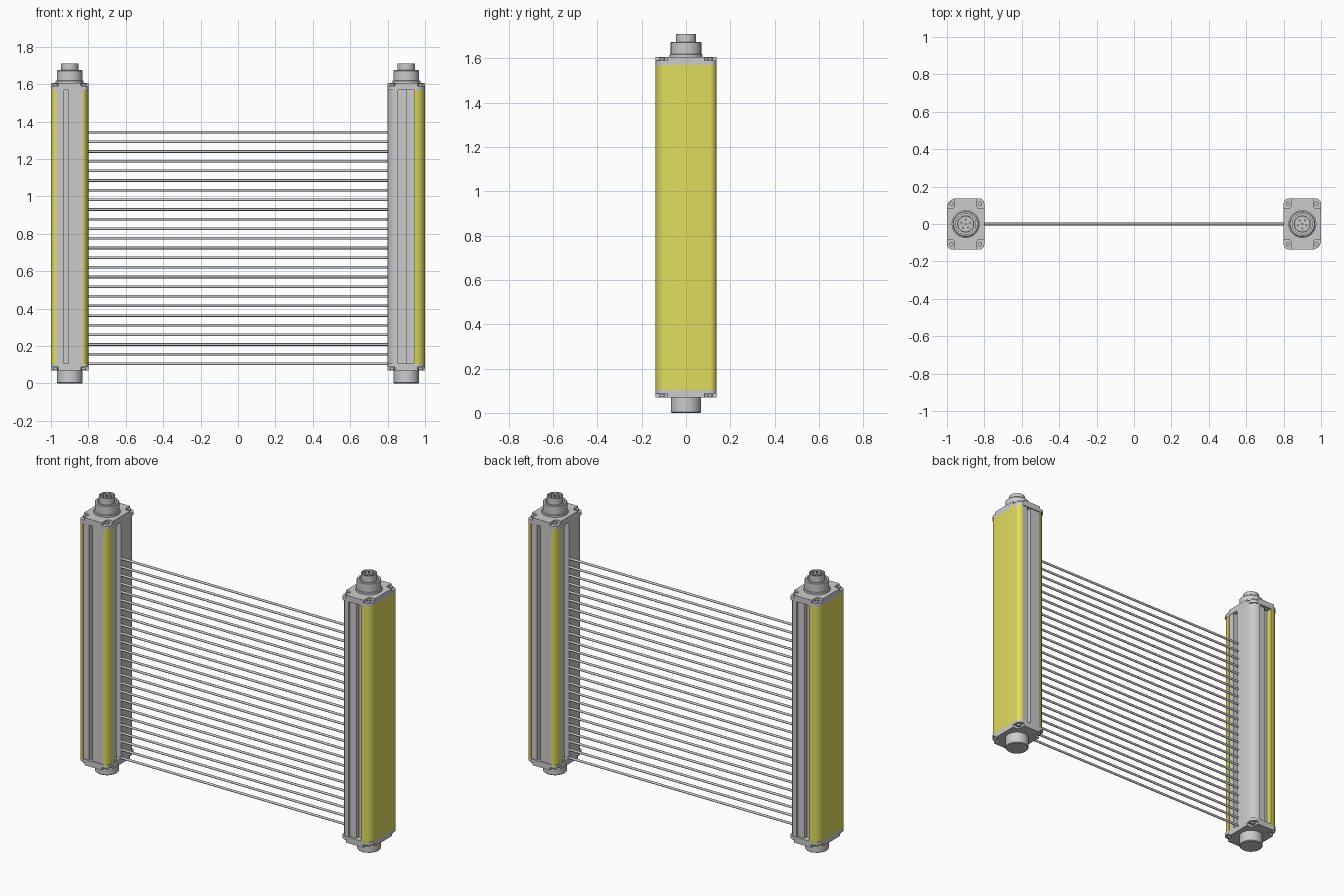
import bpy, bmesh, math
from mathutils import Matrix

if "Cube" in bpy.data.objects:
    bpy.data.objects.remove(bpy.data.objects["Cube"])

yellow = bpy.data.materials.new("yellow_paint")
yellow.diffuse_color = (0.75, 0.72, 0.11, 1)
yellow.use_nodes = True
yellow.node_tree.nodes["Principled BSDF"].inputs["Base Color"].default_value = yellow.diffuse_color

H = 0.1375   # half depth of a post (y)
W = 0.1      # half width of a post (x)


def arc(cx, cy, rx, ry, a0, a1, n=8):
    return [(cx + rx * math.cos(math.radians(a0 + (a1 - a0) * i / n)),
             cy + ry * math.sin(math.radians(a0 + (a1 - a0) * i / n))) for i in range(n + 1)]


def finish(name, bm, mat=None):
    """Store the part twice: on the left post, and turned half round for the right post."""
    bmesh.ops.remove_doubles(bm, verts=bm.verts, dist=1e-5)
    bmesh.ops.recalc_face_normals(bm, faces=bm.faces)
    me = bpy.data.meshes.new(name)
    bm.to_mesh(me)
    bm.free()
    if mat:
        me.materials.append(mat)
    for side, sx, rot in (("left", -0.9, 0), ("right", 0.9, math.pi)):
        ob = bpy.data.objects.new(side + "_" + name, me)
        ob.location.x = sx
        ob.rotation_euler.z = rot
        bpy.context.collection.objects.link(ob)


def extrude(bm, pts, z0, z1):
    f = bm.faces.new([bm.verts.new((x, y, z0)) for x, y in pts])
    r = bmesh.ops.extrude_face_region(bm, geom=[f], use_keep_orig=True)
    top = [v for v in r["geom"] if isinstance(v, bmesh.types.BMVert)]
    bmesh.ops.translate(bm, verts=top, vec=(0, 0, z1 - z0))


def prism(name, pts, z0, z1, mat=None):
    bm = bmesh.new()
    extrude(bm, pts, z0, z1)
    finish(name, bm, mat)


def lathe(name, profile, steps=32):
    bm = bmesh.new()
    vs = [bm.verts.new((r, 0, z)) for r, z in profile]
    es = [bm.edges.new(p) for p in zip(vs, vs[1:])]
    bmesh.ops.spin(bm, geom=vs + es, axis=(0, 0, 1), cent=(0, 0, 0),
                   angle=math.tau, steps=steps)
    finish(name, bm)


def rod(bm, r, z0, z1, x, y, seg=12):
    bmesh.ops.create_cone(bm, cap_ends=True, segments=seg, radius1=r, radius2=r, depth=z1 - z0,
                          matrix=Matrix.Translation((x, y, (z0 + z1) / 2)))


# grey extruded body: mounting slot in front, beam window groove inside, rounded rear corner
core = [(-0.07, -0.132), (-0.03, -0.132), (-0.03, -0.10), (-0.008, -0.10), (-0.008, -0.132),
        (0.07, -0.132), (0.07, -0.082), (0.098, -0.082), (0.098, -0.045), (0.06, -0.045),
        (0.06, -0.008), (W, -0.008)]
core += arc(0.045, H - 0.055, 0.055, 0.055, 0, 90)
core += [(0.045, 0.122), (0.0, 0.122), (0.0, 0.10), (-0.07, 0.10)]
prism("post_body", core, 0.09, 1.585)

# yellow outer cover with one large and one small rounded corner
cover = [(-0.07, -H), (-0.07, 0.09), (-0.04, 0.09), (-0.04, H)]
cover += arc(-0.045, H - 0.055, 0.055, 0.055, 90, 180)
cover += arc(-0.07, -H + 0.03, 0.03, 0.03, 180, 270)[:-1]
prism("yellow_cover", cover, 0.105, 1.572, yellow)

# yellow strip on the inner corner
strip = arc(0.068, -0.082, 0.032, H - 0.082, -90, 0) + [(0.068, -0.082)]
prism("yellow_strip", strip, 0.105, 1.572, yellow)

# end caps: rounded plate plus a raised cross-shaped tier, leaving screw pockets at the corners
plate = (arc(W - 0.03, H - 0.03, 0.03, 0.03, 0, 90)
         + arc(-W + 0.05, H - 0.05, 0.05, 0.05, 90, 180)
         + arc(-W + 0.03, -H + 0.03, 0.03, 0.03, 180, 270)
         + arc(W - 0.03, -H + 0.03, 0.03, 0.03, 270, 360))
px, py, pr = 0.04, 0.055, 0.015
tier = []
for sx, sy in ((1, 1), (-1, 1), (-1, -1), (1, -1)):
    c = [(W, H - py)] + arc(W - px + pr, H - py + pr, pr, pr, 270, 180, 4) + [(W - px, H)]
    c = [(sx * x, sy * y) for x, y in c]
    tier += c if sx * sy > 0 else c[::-1]
for name, za, zb, zc in (("top_cap", 1.57, 1.59, 1.607), ("bottom_cap", 0.107, 0.087, 0.07)):
    prism(name + "_plate", plate, min(za, zb), max(za, zb))
    prism(name + "_tier", tier, min(zb, zc), max(zb, zc))
    bm = bmesh.new()
    for sx in (-1, 1):
        for sy in (-1, 1):
            rod(bm, 0.012, min(zb, zc) + 0.003, max(zb, zc) - 0.003, sx * 0.076, sy * 0.108)
    finish(name + "_screws", bm)

# cable connectors
lathe("bottom_connector", [(0, 0), (0.064, 0), (0.068, 0.004), (0.068, 0.08), (0, 0.08)])
lathe("top_connector", [(0, 1.60), (0.075, 1.60), (0.075, 1.618), (0.069, 1.62), (0.069, 1.671),
                        (0.065, 1.675), (0.054, 1.675), (0.054, 1.655), (0.046, 1.655),
                        (0.046, 1.71), (0.040, 1.71), (0.040, 1.695), (0, 1.695)])
bm = bmesh.new()
rod(bm, 0.006, 1.69, 1.708, 0, 0)
for i in range(5):
    a = math.tau * i / 5 + 0.3
    rod(bm, 0.006, 1.69, 1.708, 0.024 * math.cos(a), 0.024 * math.sin(a))
finish("connector_pins", bm)

# light beams between the posts
bm = bmesh.new()
turn = Matrix.Rotation(math.pi / 2, 4, 'Y')
for i in range(25):
    z = 0.105 + i * (1.343 - 0.105) / 24
    bmesh.ops.create_cone(bm, cap_ends=True, segments=12, radius1=0.007, radius2=0.007,
                          depth=1.62, matrix=Matrix.Translation((0, 0, z)) @ turn)
me = bpy.data.meshes.new("light_beams")
bm.to_mesh(me)
bm.free()
bpy.context.collection.objects.link(bpy.data.objects.new("light_beams", me))

# smooth curved faces, keep edges sharp
for ob in bpy.context.collection.objects:
    ob.select_set(True)
    bpy.context.view_layer.objects.active = ob
bpy.ops.object.shade_smooth_by_angle(angle=math.radians(35))
